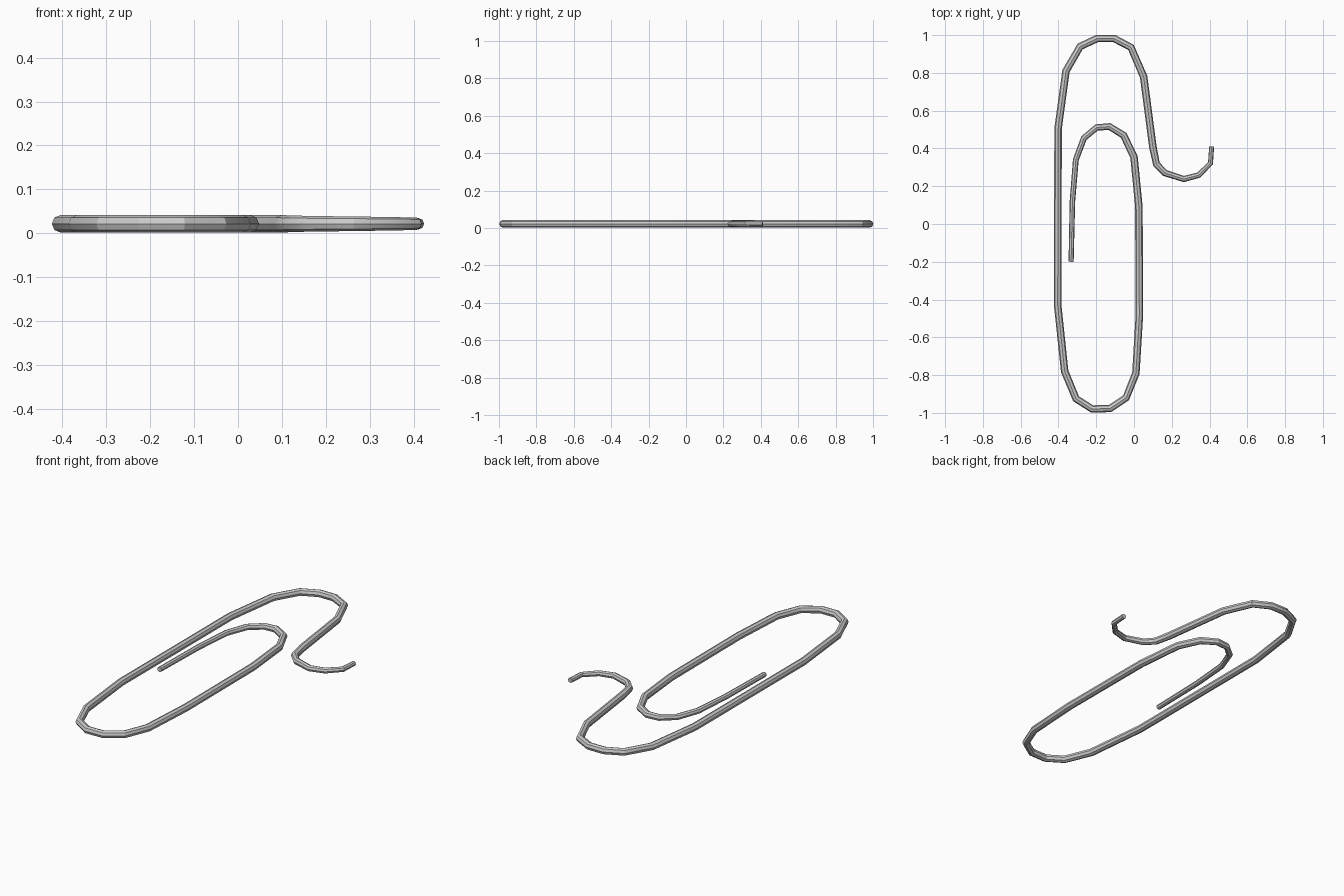
import bpy

if "Cube" in bpy.data.objects:
    bpy.data.objects.remove(bpy.data.objects["Cube"])

# Wire centre line seen from the top: inner end -> inner bend -> bottom bend -> top bend -> hook
path = [
    (-.333, -.20), (-.326, .12), (-.308, .34), (-.265, .455), (-.198, .511),
    (-.13, .516), (-.055, .47), (0, .355), (.026, .09), (.028, -.49),
    (.01, -.79), (-.042, -.92), (-.127, -.977), (-.222, -.979), (-.307, -.925),
    (-.367, -.78), (-.404, -.43), (-.402, .505), (-.36, .81), (-.285, .94),
    (-.195, .982), (-.105, .982), (-.016, .935), (.051, .78), (.10, .407),
    (.119, .317), (.164, .27), (.264, .238), (.343, .259), (.405, .322), (.411, .41),
]
Z, R = 0.0215, 0.02

curve = bpy.data.curves.new("wire", 'CURVE')
curve.dimensions = '3D'
curve.twist_mode = 'Z_UP'
curve.bevel_depth = R
curve.bevel_resolution = 2
curve.use_fill_caps = True

spline = curve.splines.new('POLY')
spline.points.add(len(path) - 1)
last = len(path) - 1
for i, (p, (x, y)) in enumerate(zip(spline.points, path)):
    p.co = (x, y, Z, 1)
    # wire thins slightly towards both free ends
    p.radius = min(1.0, 0.68 + 0.05 * i, 0.65 + 0.06 * (last - i))

wire = bpy.data.objects.new("bent_wire", curve)
bpy.context.collection.objects.link(wire)
bpy.context.view_layer.objects.active = wire
wire.select_set(True)

# Mesh wire with smooth sides and crisp cut ends
bpy.ops.object.convert(target='MESH')
bpy.ops.object.shade_smooth_by_angle()
